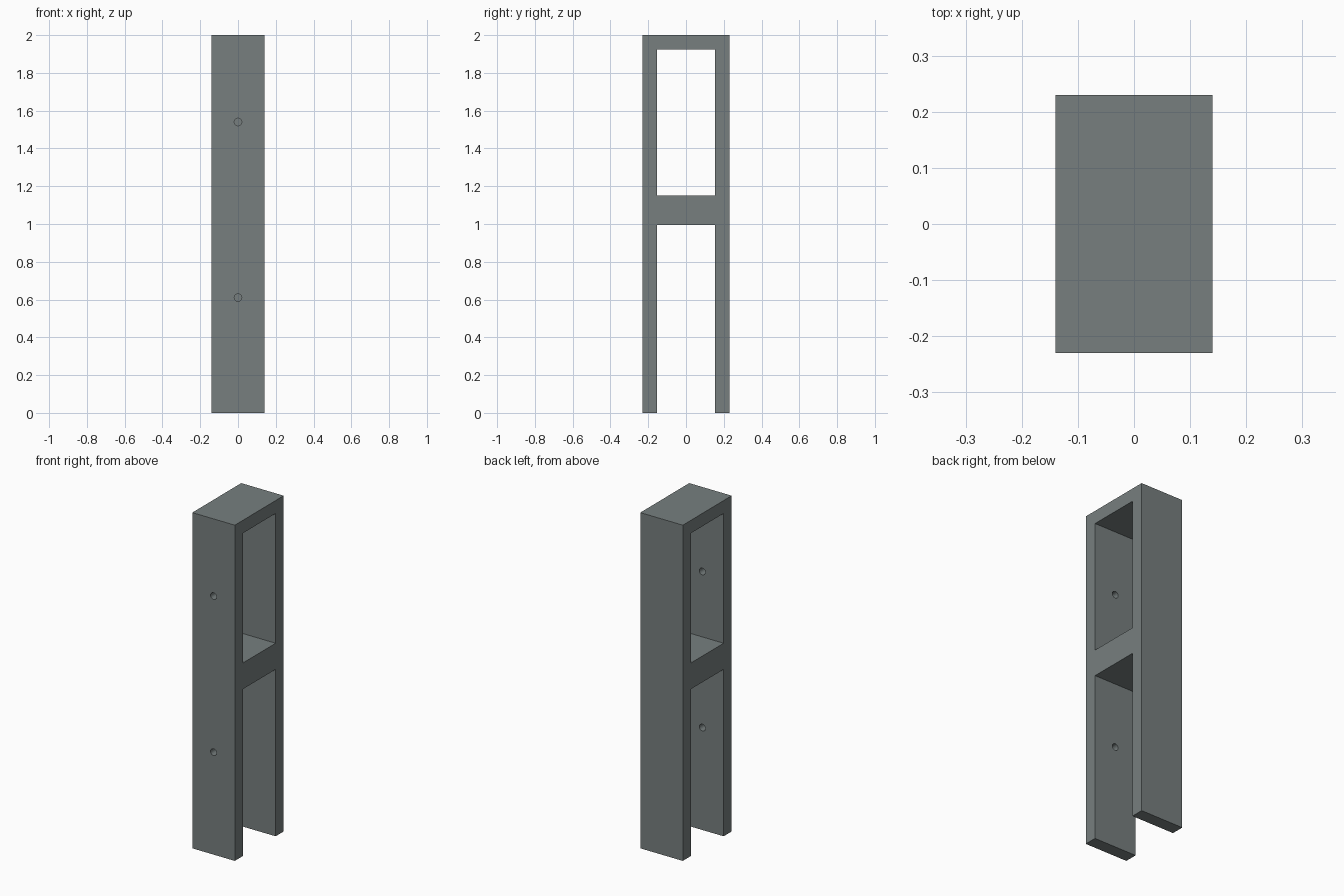
import bpy, bmesh, math
from mathutils import Matrix

if "Cube" in bpy.data.objects:
    bpy.data.objects.remove(bpy.data.objects["Cube"])

HALF_X, HALF_Y, INNER_Y = 0.14, 0.23, 0.154
TOP, WINDOW_TOP, SHELF_TOP, SHELF_BOTTOM = 2.0, 1.923, 1.15, 0.994
HOLES_Z, HOLE_R = (0.61, 1.54), 0.02

grey = bpy.data.materials.new("slate grey")
grey.diffuse_color = (0.184, 0.212, 0.212, 1)
grey.use_nodes = True
grey.node_tree.nodes["Principled BSDF"].inputs["Base Color"].default_value = grey.diffuse_color


def finish(bm, name):
    bmesh.ops.recalc_face_normals(bm, faces=bm.faces)
    mesh = bpy.data.meshes.new(name)
    bm.to_mesh(mesh)
    bm.free()
    mesh.materials.append(grey)
    obj = bpy.data.objects.new(name, mesh)
    bpy.context.collection.objects.link(obj)
    return obj


def cut(target, cutter):
    mod = target.modifiers.new(cutter.name, 'BOOLEAN')
    mod.operation = 'DIFFERENCE'
    mod.solver = 'EXACT'
    mod.object = cutter
    cutter.hide_render = True
    cutter.hide_set(True)


# Frame: side profile with an open foot, extruded across the width
profile = [(-HALF_Y, 0), (-INNER_Y, 0), (-INNER_Y, SHELF_BOTTOM),
           (INNER_Y, SHELF_BOTTOM), (INNER_Y, 0), (HALF_Y, 0),
           (HALF_Y, TOP), (-HALF_Y, TOP)]
bm = bmesh.new()
face = bm.faces.new([bm.verts.new((-HALF_X, y, z)) for y, z in profile])
side = bmesh.ops.extrude_face_region(bm, geom=[face])["geom"]
bmesh.ops.translate(bm, vec=(2 * HALF_X, 0, 0),
                    verts=[v for v in side if isinstance(v, bmesh.types.BMVert)])
frame = finish(bm, "frame")

# Upper window opening
bm = bmesh.new()
bmesh.ops.create_cube(bm, size=1, matrix=Matrix.Translation(
    (0, 0, (WINDOW_TOP + SHELF_TOP) / 2)) @ Matrix.Diagonal(
    (HALF_X * 4, INNER_Y * 2, WINDOW_TOP - SHELF_TOP, 1)))
cut(frame, finish(bm, "window_cutter"))

# Screw holes through the front wall
for i, z in enumerate(HOLES_Z):
    bm = bmesh.new()
    bmesh.ops.create_cone(
        bm, cap_ends=True, segments=32, radius1=HOLE_R, radius2=HOLE_R, depth=0.16,
        matrix=Matrix.Translation((0, -(HALF_Y + INNER_Y) / 2, z))
        @ Matrix.Rotation(math.pi / 2, 4, 'X'))
    cut(frame, finish(bm, f"hole_cutter_{i + 1}"))
